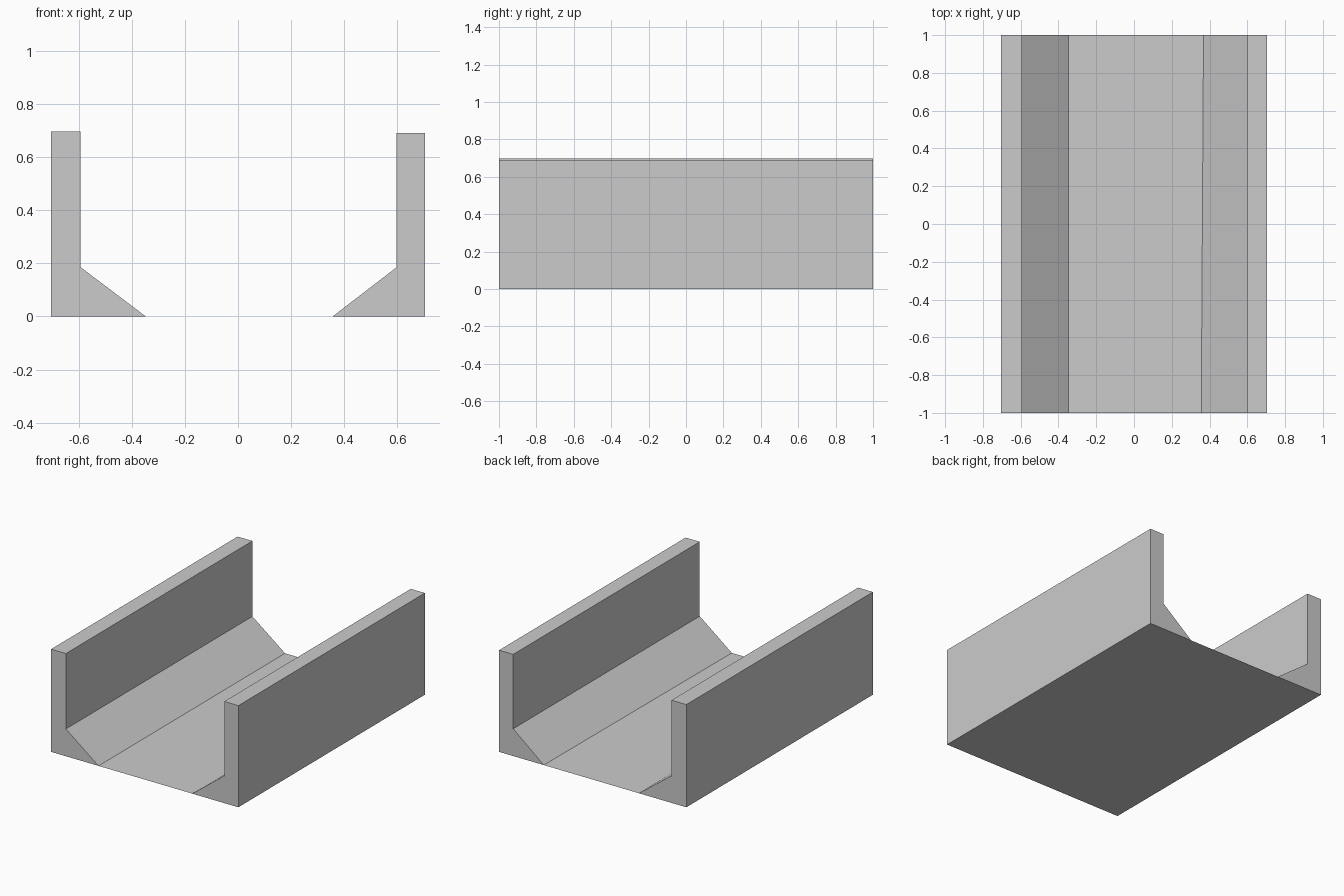
import bpy, bmesh

if "Cube" in bpy.data.objects:
    bpy.data.objects.remove(bpy.data.objects["Cube"])


def extrude_profile(name, points, y0=-1.0, y1=1.0):
    """Closed prism running along y from an x-z profile."""
    bm = bmesh.new()
    face = bm.faces.new([bm.verts.new((x, y0, z)) for x, z in points])
    new = bmesh.ops.extrude_face_region(bm, geom=[face])["geom"]
    verts = [v for v in new if isinstance(v, bmesh.types.BMVert)]
    bmesh.ops.translate(bm, verts=verts, vec=(0, y1 - y0, 0))
    bmesh.ops.recalc_face_normals(bm, faces=bm.faces)
    mesh = bpy.data.meshes.new(name)
    bm.to_mesh(mesh)
    bm.free()
    obj = bpy.data.objects.new(name, mesh)
    bpy.context.collection.objects.link(obj)
    return obj


def wall_profile(outer, inner, toe, height, ledge=0.185):
    """Upright wall with a sloped foot on its inner side."""
    return [(outer, 0), (toe, 0), (inner, ledge), (inner, height), (outer, height)]


# Side walls with sloped feet
extrude_profile("left_wall", wall_profile(-0.703, -0.592, -0.347, 0.697))
right = extrude_profile("right_wall", wall_profile(0.703, 0.597, 0.362, 0.69))

# The toe of the right slope runs slightly off parallel
for v in right.data.vertices:
    if abs(v.co.x - 0.362) < 1e-3:
        v.co.x += 0.006 * v.co.y

# Paper-thin floor between the two slopes
bpy.ops.mesh.primitive_plane_add(size=2)
floor = bpy.context.object
floor.name = "channel_floor"
for v in floor.data.vertices:
    v.co.x = -0.347 if v.co.x < 0 else 0.362 + 0.006 * v.co.y
